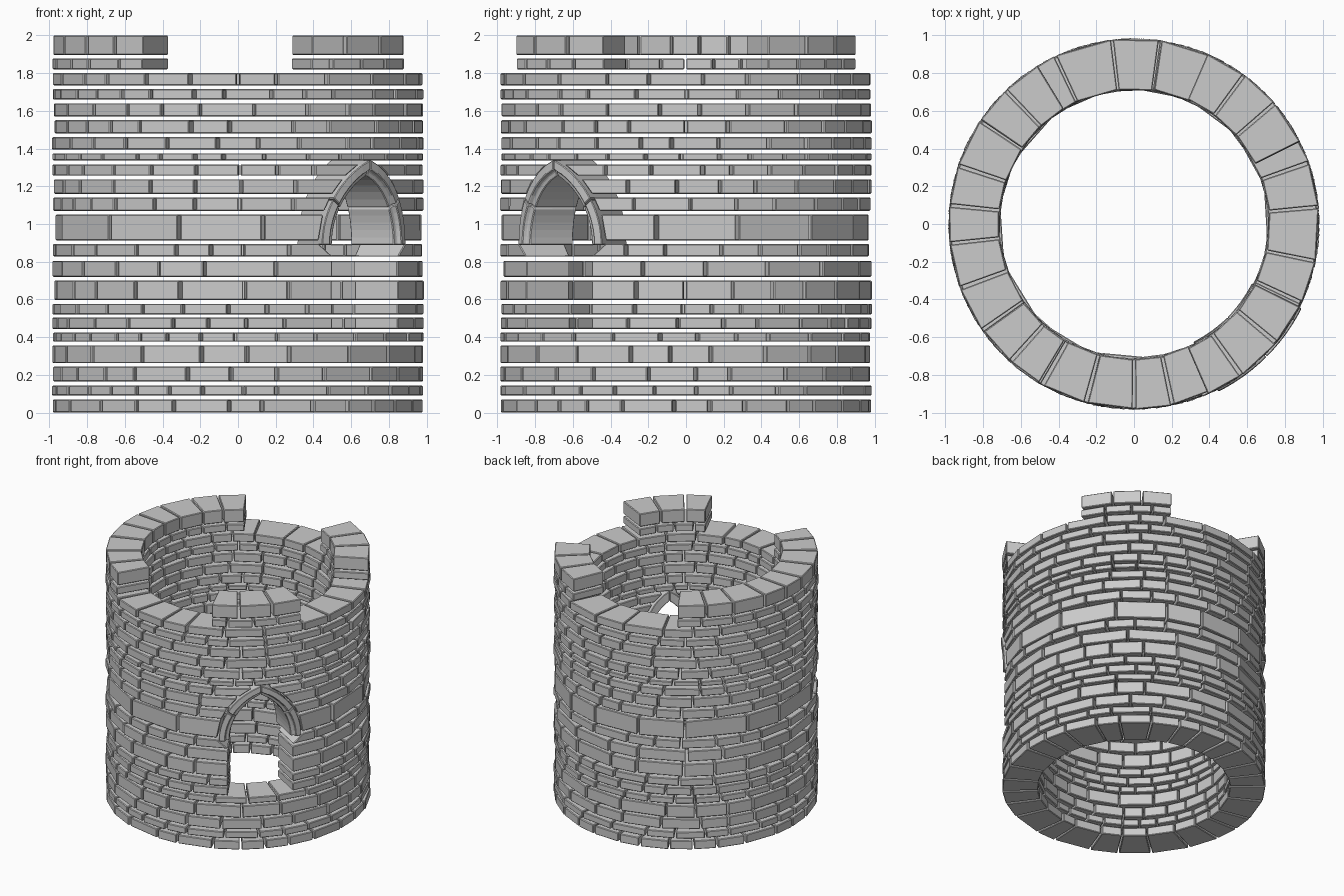
import bpy, bmesh, random
from math import radians, cos, sin, acos, sqrt, pi

if "Cube" in bpy.data.objects:
    bpy.data.objects.remove(bpy.data.objects["Cube"])

random.seed(7)
R_OUT, R_IN = 0.986, 0.72
DOOR = radians(-45)                 # direction the doorway faces
SPRING, OFF, R_EXT, R_INT = 0.89, 0.172, 0.482, 0.407   # pointed arch


def polar(r, a, z):
    return (r * cos(a), r * sin(a), z)


def finish(bm, name, bevel):
    bmesh.ops.recalc_face_normals(bm, faces=bm.faces[:])
    me = bpy.data.meshes.new(name)
    bm.to_mesh(me)
    bm.free()
    ob = bpy.data.objects.new(name, me)
    bpy.context.collection.objects.link(ob)
    mod = ob.modifiers.new("worn_edges", 'BEVEL')
    mod.width, mod.segments = bevel, 1
    return ob


def prism(bm, rings):
    """Skin a list of matching vertex rings and cap both ends."""
    rings = [[bm.verts.new(p) for p in ring] for ring in rings]
    n = len(rings[0])
    for a, b in zip(rings, rings[1:]):
        for i in range(n):
            j = (i + 1) % n
            bm.faces.new((a[i], a[j], b[j], b[i]))
    bm.faces.new(rings[0])
    bm.faces.new(rings[-1])


def door_half(z):
    """Half angle of the doorway at height z."""
    if z < 0.43 or z > 1.33:
        return 0.0
    if z < SPRING:
        return radians(14)
    return (sqrt(R_EXT ** 2 - (z - SPRING) ** 2) - OFF) / 0.97 + 0.008


def brick_run(bm, z0, z1, start, end, count, s_top=None, e_top=None):
    """Row of wedge bricks between two angles; the end bricks may slant."""
    weights = [random.uniform(0.72, 1.3) for _ in range(count)]
    cuts = [start]
    for w in weights:
        cuts.append(cuts[-1] + (end - start) * w / sum(weights))
    tops = cuts[:]
    if s_top is not None:
        tops[0], tops[-1] = s_top, e_top
    for i in range(count):
        g = random.uniform(0.005, 0.01)
        ro = R_OUT - random.uniform(0, 0.008)
        ri = R_IN - random.uniform(0, 0.006)
        prism(bm, [[polar(r, a, z) for r, a in
                    ((ri, c[i] + g), (ro, c[i] + g), (ro, c[i + 1] - g), (ri, c[i + 1] - g))]
                   for c, z in ((cuts, z0), (tops, z1))])


# Wall courses: bottom, top, bricks per full ring
courses = [
    (0.0, 0.07, 28), (0.09, 0.143, 28), (0.165, 0.245, 24), (0.262, 0.357, 22),
    (0.376, 0.425, 30), (0.443, 0.504, 28), (0.52, 0.577, 28), (0.597, 0.70, 23),
    (0.72, 0.805, 19), (0.828, 0.895, 26), (0.912, 1.05, 16), (1.07, 1.14, 26),
    (1.16, 1.237, 26), (1.256, 1.315, 28), (1.337, 1.375, 32), (1.394, 1.46, 27),
    (1.48, 1.55, 24), (1.57, 1.64, 24), (1.66, 1.715, 28), (1.735, 1.80, 24)]
for k, (z0, z1, n) in enumerate(courses):
    bm = bmesh.new()
    h0, h1 = door_half(z0), door_half(z1)
    if h0:
        n = round(n * (1 - h0 / pi))
        brick_run(bm, z0, z1, DOOR + h0, DOOR + 2 * pi - h0, n,
                  DOOR + h1, DOOR + 2 * pi - h1)
    else:
        s = random.uniform(0, 0.4)
        brick_run(bm, z0, z1, s, s + 2 * pi, n)
    finish(bm, f"wall_course_{k + 1:02d}", 0.005)

# Battlements: two short merlons and one long one, two courses each
merlons = [("front_merlon", -67, -26, 3), ("back_merlon", 26, 67, 3),
           ("long_merlon", 121, 239.5, 9)]
for name, a0, a1, n in merlons:
    bm = bmesh.new()
    brick_run(bm, 1.82, 1.878, radians(a0), radians(a1), n + 1)
    brick_run(bm, 1.895, 2.0, radians(a0), radians(a1), n)
    finish(bm, name, 0.005)

# Pointed door arch: two moulded stones per side, wrapped round the wall
section = [(R_INT, 0.70), (R_INT, 0.965), (R_INT + 0.022, 0.972),
           (R_INT + 0.03, 0.995), (R_EXT, 0.995), (R_EXT, 0.70)]


def arch_ring(f, side):
    ring = []
    for ra, r in section:
        t = f * acos(OFF / ra)
        s = ra * cos(t) - OFF
        ring.append(polar(r, DOOR + side * s / 0.97, SPRING + ra * sin(t)))
    return ring


for side, label in ((-1, "left"), (1, "right")):
    for f0, f1, part in ((0, 0.43, "lower"), (0.445, 0.995, "upper")):
        bm = bmesh.new()
        prism(bm, [arch_ring(f0 + (f1 - f0) * i / 5, side) for i in range(6)])
        finish(bm, f"arch_{part}_{label}", 0.004)
